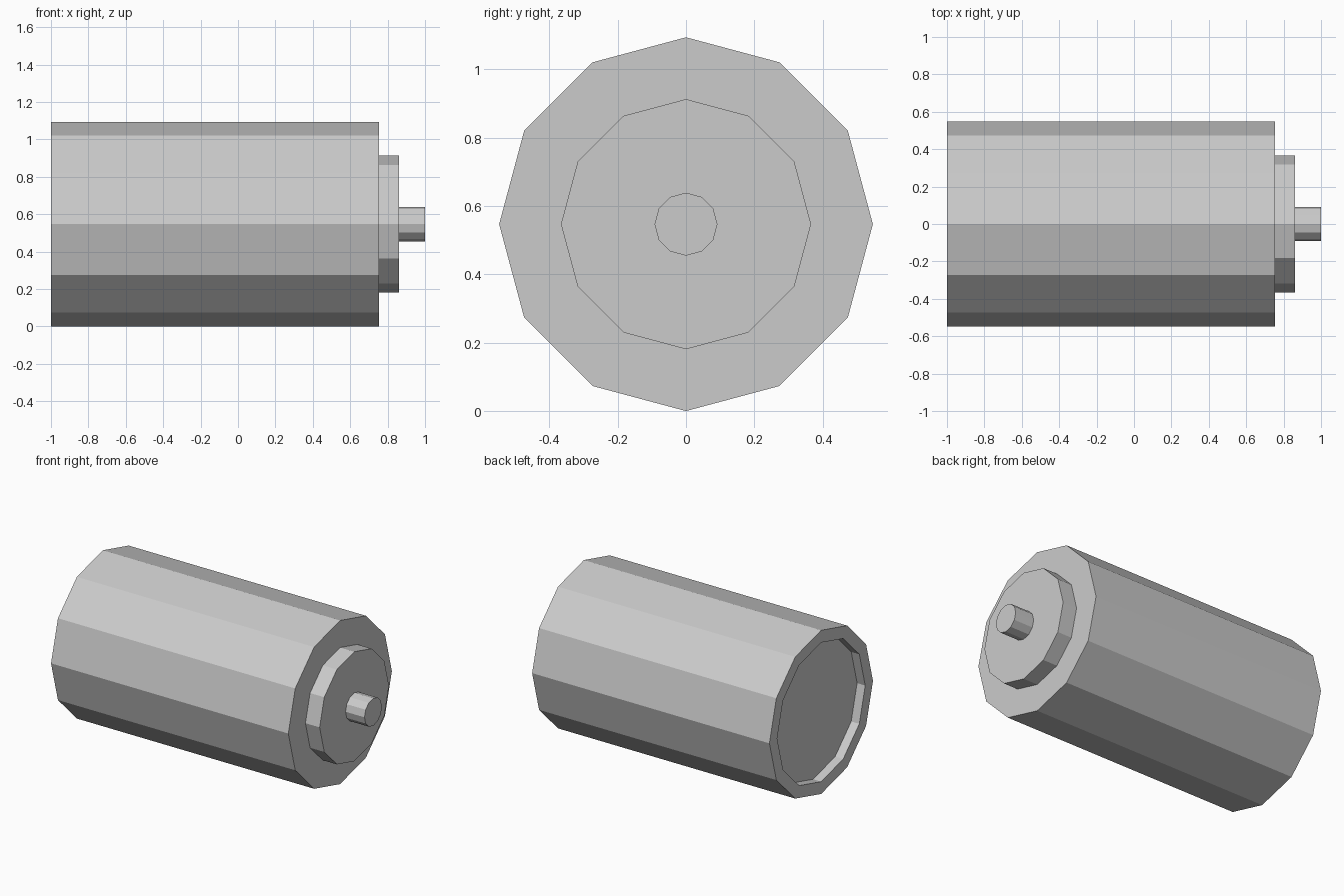
import bpy, bmesh
from math import sin, cos, pi

if "Cube" in bpy.data.objects:
    bpy.data.objects.remove(bpy.data.objects["Cube"])

SIDES = 12
R = 0.547          # body radius, also the axis height


def turned(name, profile):
    """Revolve (x, radius) points round the long axis and cap both ends."""
    bm = bmesh.new()
    rings = []
    for x, r in profile:
        rings.append([bm.verts.new((x, r * sin(2 * pi * i / SIDES),
                                    R + r * cos(2 * pi * i / SIDES)))
                      for i in range(SIDES)])
    for a, b in zip(rings, rings[1:]):
        for i in range(SIDES):
            j = (i + 1) % SIDES
            bm.faces.new((a[i], a[j], b[j], b[i]))
    bm.faces.new(rings[0])
    bm.faces.new(rings[-1])
    bmesh.ops.recalc_face_normals(bm, faces=bm.faces)
    mesh = bpy.data.meshes.new(name)
    bm.to_mesh(mesh)
    bm.free()
    obj = bpy.data.objects.new(name, mesh)
    bpy.context.collection.objects.link(obj)
    return obj


# Main drum with a shallow recess in its rear end
turned("drum_body", [(-0.94, 0.465), (-1.0, 0.465), (-1.0, R), (0.755, R)])
# Raised collar on the front end
turned("collar", [(0.755, 0.366), (0.86, 0.366)])
# Small shaft
turned("shaft", [(0.86, 0.092), (1.0, 0.092)])
